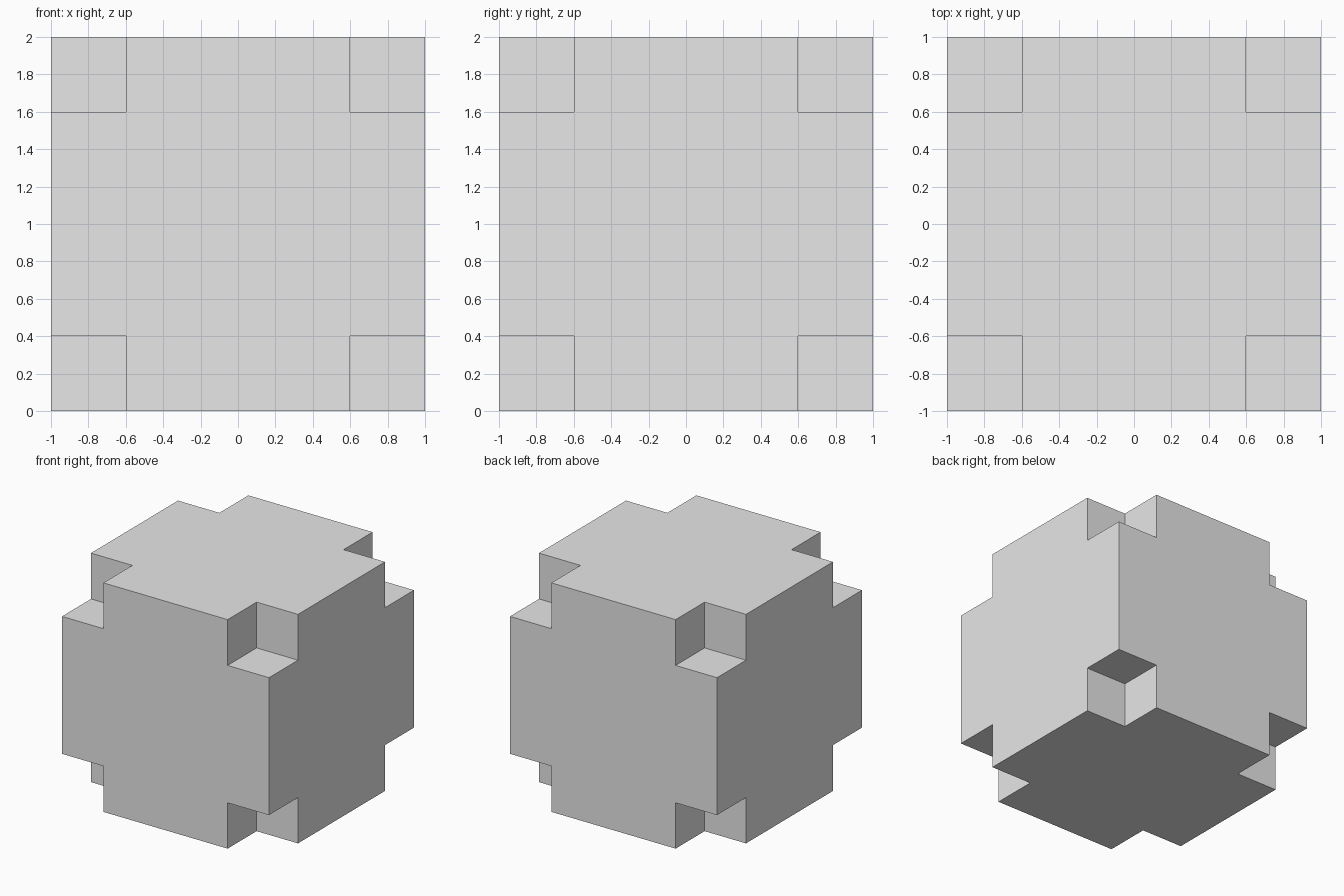
import bpy
import bmesh
from itertools import product
from mathutils import Matrix, Vector

SIZE = 2.0    # full cube edge
NOTCH = 0.4   # depth of each corner notch

default = bpy.data.objects.get("Cube")
if default:
    bpy.data.objects.remove(default, do_unlink=True)

# Plain grey material
grey = bpy.data.materials.new("light grey")
grey.use_nodes = True
grey.diffuse_color = (0.8, 0.8, 0.8, 1)
grey.node_tree.nodes["Principled BSDF"].inputs["Base Color"].default_value = (0.8, 0.8, 0.8, 1)


def make_boxes(name, centers, size):
    """One object made of equal boxes at the given centres."""
    bm = bmesh.new()
    for c in centers:
        bmesh.ops.create_cube(bm, size=size, matrix=Matrix.Translation(c))
    mesh = bpy.data.meshes.new(name)
    bm.to_mesh(mesh)
    bm.free()
    mesh.materials.append(grey)
    obj = bpy.data.objects.new(name, mesh)
    bpy.context.collection.objects.link(obj)
    return obj


# Main block standing on the ground
middle = Vector((0, 0, SIZE / 2))
block = make_boxes("notched_block", [middle], SIZE)

# Cutter boxes centred on the eight corners
corners = [middle + Vector(s) * SIZE / 2 for s in product((-1, 1), repeat=3)]
cutter = make_boxes("corner_cutter", corners, NOTCH * 2)
cutter.hide_render = True

# Cut the notches, apply, and discard the cutter
cut = block.modifiers.new("corner_notches", 'BOOLEAN')
cut.operation = 'DIFFERENCE'
cut.solver = 'EXACT'
cut.object = cutter
bpy.context.view_layer.objects.active = block
bpy.ops.object.modifier_apply(modifier=cut.name)
bpy.data.objects.remove(cutter, do_unlink=True)
